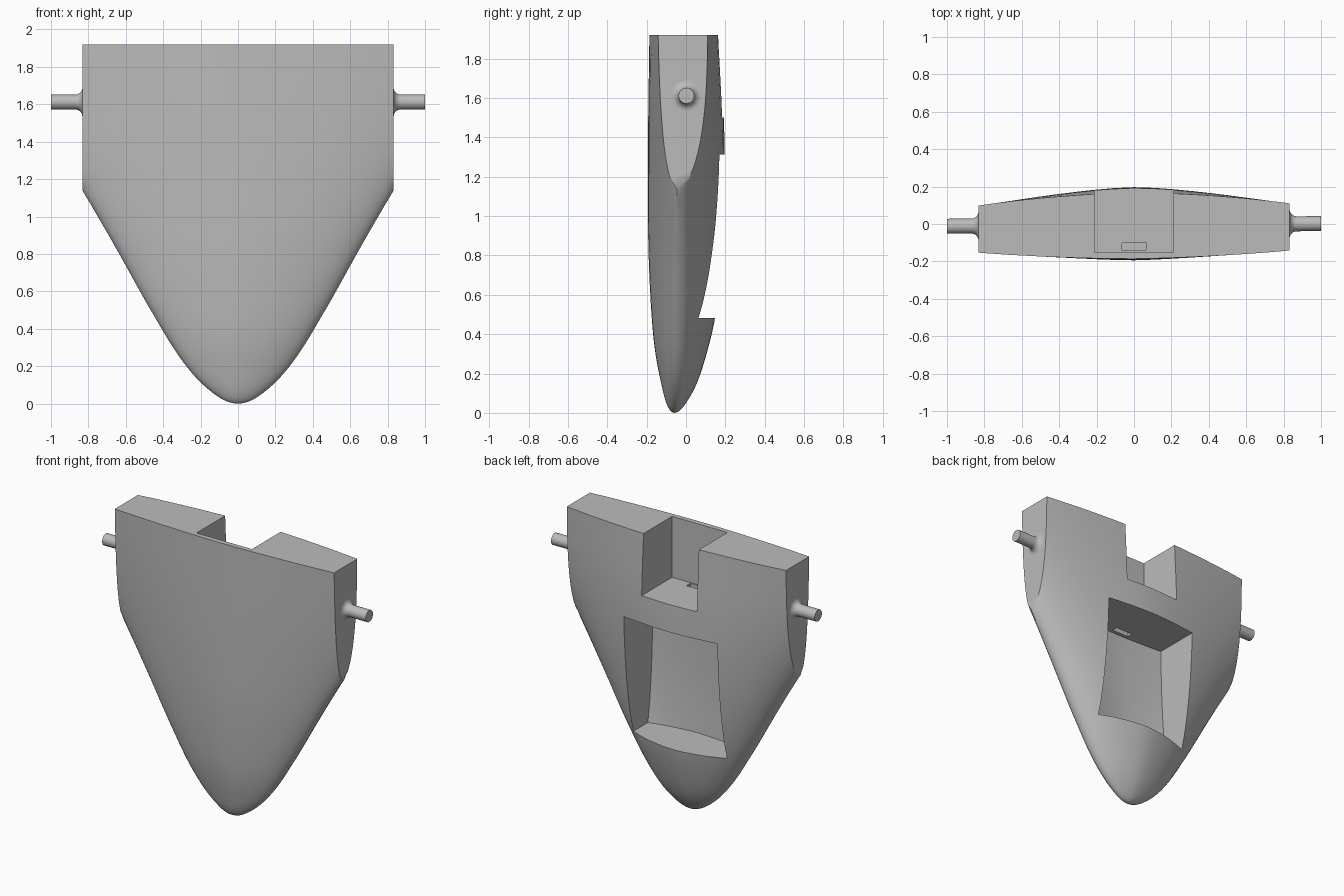
import bpy, bmesh, math

if "Cube" in bpy.data.objects:
    bpy.data.objects.remove(bpy.data.objects["Cube"], do_unlink=True)

grey = bpy.data.materials.new("plain grey")
grey.use_nodes = True
COLOUR = (0.5, 0.5, 0.5, 1)
grey.diffuse_color = COLOUR
grey.node_tree.nodes["Principled BSDF"].inputs["Base Color"].default_value = COLOUR

HALF, TOP, MID = 0.832, 1.92, -0.052
# height, half width before the sides are trimmed, front y, back y
STATIONS = [(0, 0, -.06, -.06), (.05, .125, -.1, 0), (.15, .235, -.126, .055),
            (.32, .36, -.158, .11), (.48, .455, -.174, .147), (.8, .635, -.19, .182),
            (1.139, HALF, -.194, .197), (1.5, 1.06, -.192, .192), (TOP, 1.31, -.186, .168)]


def station(z, k):
    """Smooth curve through the stations, taken over the root of the height."""
    pts = [(math.sqrt(s[0]), s[k]) for s in STATIONS]
    q = math.sqrt(z)
    i = max(j for j in range(len(pts) - 1) if pts[j][0] <= q + 1e-9)

    def slope(j):
        a, b = pts[max(j - 1, 0)], pts[min(j + 1, len(pts) - 1)]
        return (b[1] - a[1]) / (b[0] - a[0])
    (q0, v0), (q1, v1) = pts[i], pts[i + 1]
    h = q1 - q0
    t = (q - q0) / h
    return (v0 * (1 + 2 * t) * (1 - t) ** 2 + v1 * t * t * (3 - 2 * t)
            + h * t * (1 - t) * (slope(i) * (1 - t) - slope(i + 1) * t))


def surface(x, z, k):
    """Front (k=2) or back (k=3) y of the hull."""
    w = station(z, 1)
    t = min(abs(x) / w, 1) if w > 1e-6 else 0
    mid = MID if z > .05 else -.06 + (MID + .06) * z / .05
    return mid + (station(z, k) - mid) * math.sqrt(1 - t ** 1.55)


def make(name, rings):
    """Closed solid from a stack of equal rings."""
    bm = bmesh.new()
    rows = [[bm.verts.new(p) for p in ring] for ring in rings]
    n = len(rows[0])
    for a, b in zip(rows, rows[1:]):
        for i in range(n):
            j = (i + 1) % n
            bm.faces.new((a[i], a[j], b[j], b[i]))
    bm.faces.new(rows[0][::-1])
    bm.faces.new(rows[-1])
    bmesh.ops.remove_doubles(bm, verts=bm.verts, dist=1e-5)
    bmesh.ops.dissolve_degenerate(bm, edges=bm.edges, dist=1e-6)
    bmesh.ops.recalc_face_normals(bm, faces=bm.faces)
    mesh = bpy.data.meshes.new(name)
    bm.to_mesh(mesh)
    bm.free()
    mesh.materials.append(grey)
    ob = bpy.data.objects.new(name, mesh)
    bpy.context.collection.objects.link(ob)
    return ob


def box(name, x, y0, y1, z0, z1):
    return make(name, [[(-x, y0, z), (x, y0, z), (x, y1, z), (-x, y1, z)] for z in (z0, z1)])


def activate(ob):
    bpy.ops.object.select_all(action='DESELECT')
    ob.select_set(True)
    bpy.context.view_layer.objects.active = ob


# Tapered hull with flat trimmed sides
N = 24
corner = math.sqrt(HALF - .0) and math.sqrt(STATIONS[6][0])
low = [(corner * i / 30) ** 2 for i in range(31)]
high = [low[-1] + (TOP - low[-1]) * i / 16 for i in range(1, 17)]
rings = []
for z in low + high:
    reach = min(station(z, 1), HALF)
    xs = [reach * math.sin(math.pi / 2 * (2 * i / N - 1)) for i in range(N + 1)]
    rings.append([(x, surface(x, z, 2), z) for x in xs]
                 + [(x, surface(x, z, 3), z) for x in reversed(xs)])
hull = make("hull", rings)

# Cutters: top notch, rear pocket that follows the front skin, and joining slot
notch = box("notch_cutter", .21, -.15, .5, 1.5, 2.2)
slot = box("slot_cutter", .065, -.14, -.1, 1.2, 1.6)
pocket_rings = []
for i in range(13):
    z = .482 + (1.312 - .482) * i / 12
    xs = [.355 * (j / 8 - 1) for j in range(17)]
    pocket_rings.append([(x, surface(x, z, 2) + .028, z) for x in xs]
                        + [(.355, .5, z), (-.355, .5, z)])
pocket = make("pocket_cutter", pocket_rings)

for cutter in (notch, pocket, slot):
    cutter.hide_render = True
    mod = hull.modifiers.new("cut", 'BOOLEAN')
    mod.operation, mod.solver, mod.object = 'DIFFERENCE', 'EXACT', cutter
    activate(hull)
    bpy.ops.object.modifier_apply(modifier=mod.name)
    bpy.data.objects.remove(cutter, do_unlink=True)

# Side pins with a filleted root
FILLET = .038
profile = [(HALF - .02, .04 + FILLET)]
for i in range(9):
    a = math.pi / 2 * i / 8
    profile.append((HALF + FILLET * (1 - math.cos(a)), .04 + FILLET * (1 - math.sin(a))))
profile.append((1, .04))
pins = []
for side, name in ((1, "left_pin"), (-1, "right_pin")):
    pins.append(make(name, [[(side * x, r * math.cos(a), 1.612 + r * math.sin(a))
                             for a in (math.tau * k / 32 for k in range(32))]
                            for x, r in profile]))

# Slight turn about the vertical, then shading
for ob in [hull] + pins:
    for v in ob.data.vertices:
        v.co.y += .007 * v.co.x - .005 * (ob is not hull)
    activate(ob)
    bpy.ops.object.shade_smooth_by_angle(angle=math.radians(30))
